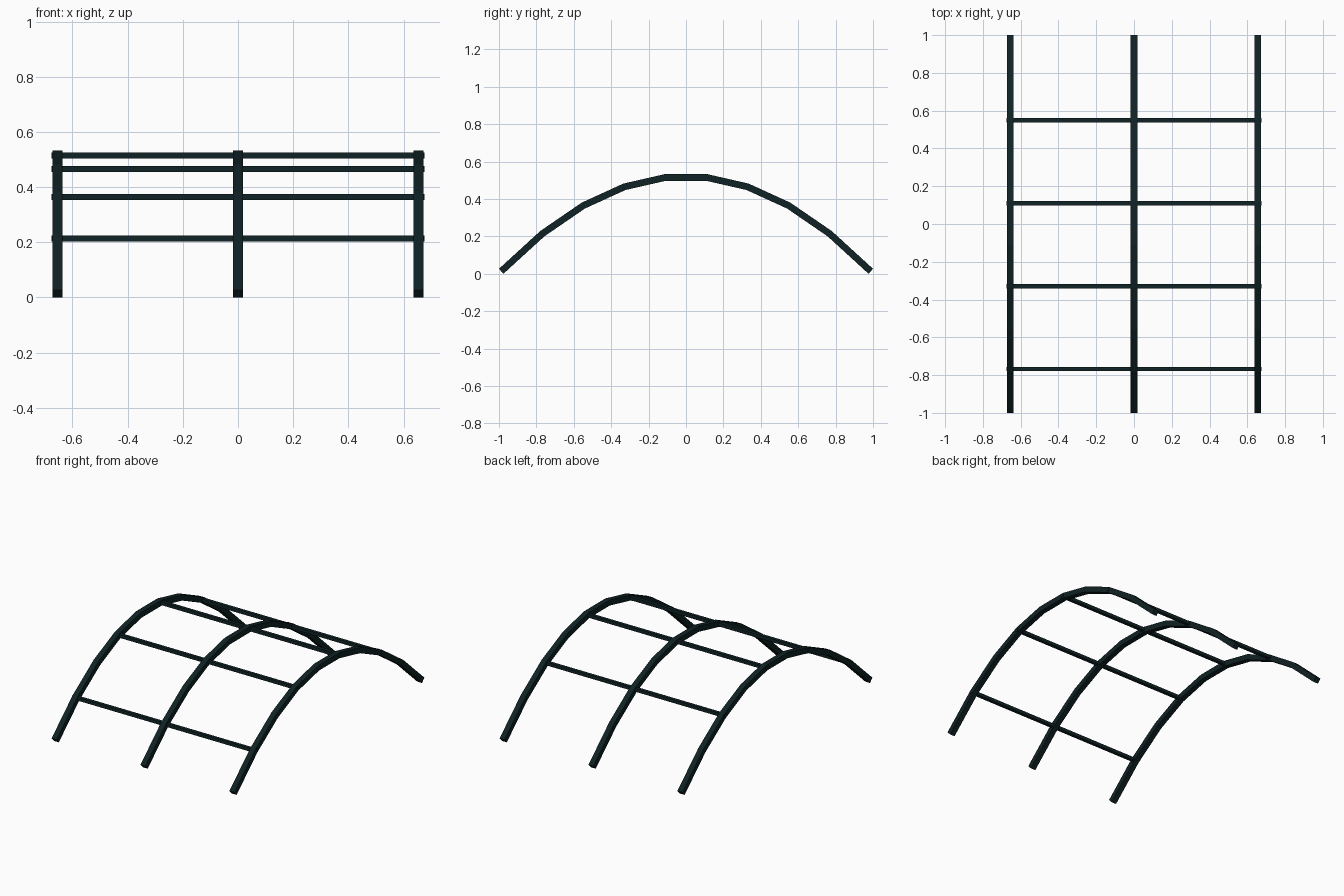
import bpy, bmesh, math
from mathutils import Vector

if "Cube" in bpy.data.objects:
    bpy.data.objects.remove(bpy.data.objects["Cube"])

mat = bpy.data.materials.new("dark teal metal")
mat.diffuse_color = (0.005, 0.016, 0.018, 1)
mat.use_nodes = True
mat.node_tree.nodes["Principled BSDF"].inputs["Base Color"].default_value = mat.diffuse_color

R = 0.018            # half thickness of the arched rails
B = 0.011            # half thickness of the rungs
Y_END, Z_END, RISE, N = 0.988, 0.0133, 0.508, 10
RAIL_X = 0.655

# Parabolic arch path in the y-z plane
path = []
for i in range(N):
    t = -1 + 2 * i / (N - 1)
    path.append(Vector((0, Y_END * t, Z_END + RISE * (1 - t * t))))


def finish(bm, name):
    bmesh.ops.recalc_face_normals(bm, faces=bm.faces)
    me = bpy.data.meshes.new(name)
    bm.to_mesh(me)
    bm.free()
    me.materials.append(mat)
    ob = bpy.data.objects.new(name, me)
    bpy.context.collection.objects.link(ob)
    return ob


def arch_rail(name, x):
    """Square tube swept along the arch with mitred joints."""
    bm = bmesh.new()
    rings = []
    for i, p in enumerate(path):
        a = (p - path[i - 1]).normalized() if i else (path[1] - p).normalized()
        b = (path[i + 1] - p).normalized() if i < N - 1 else a
        tan = (a + b).normalized()
        nrm = Vector((0, -tan.z, tan.y)) * (R / tan.dot(a))
        side = Vector((R, 0, 0))
        c = p + Vector((x, 0, 0))
        rings.append([bm.verts.new(c + side * s + nrm * n)
                      for s, n in ((-1, -1), (1, -1), (1, 1), (-1, 1))])
    for r0, r1 in zip(rings, rings[1:]):
        for k in range(4):
            bm.faces.new((r0[k], r0[(k + 1) % 4], r1[(k + 1) % 4], r1[k]))
    bm.faces.new(rings[0])
    bm.faces.new(rings[-1])
    return finish(bm, name)


def rung(name, p):
    """Thin square bar running across all the rails."""
    bm = bmesh.new()
    bmesh.ops.create_cube(bm, size=1)
    for v in bm.verts:
        v.co = Vector((v.co.x * 1.352, v.co.y * 2 * B, v.co.z * 2 * B)) + p
    return finish(bm, name)


# Three arched rails
for name, x in (("left_rail", -RAIL_X), ("middle_rail", 0), ("right_rail", RAIL_X)):
    arch_rail(name, x)

# Four rungs at every second joint of the arch
for j, i in enumerate((1, 3, 5, 7)):
    rung(f"rung_{j + 1}", path[i])
